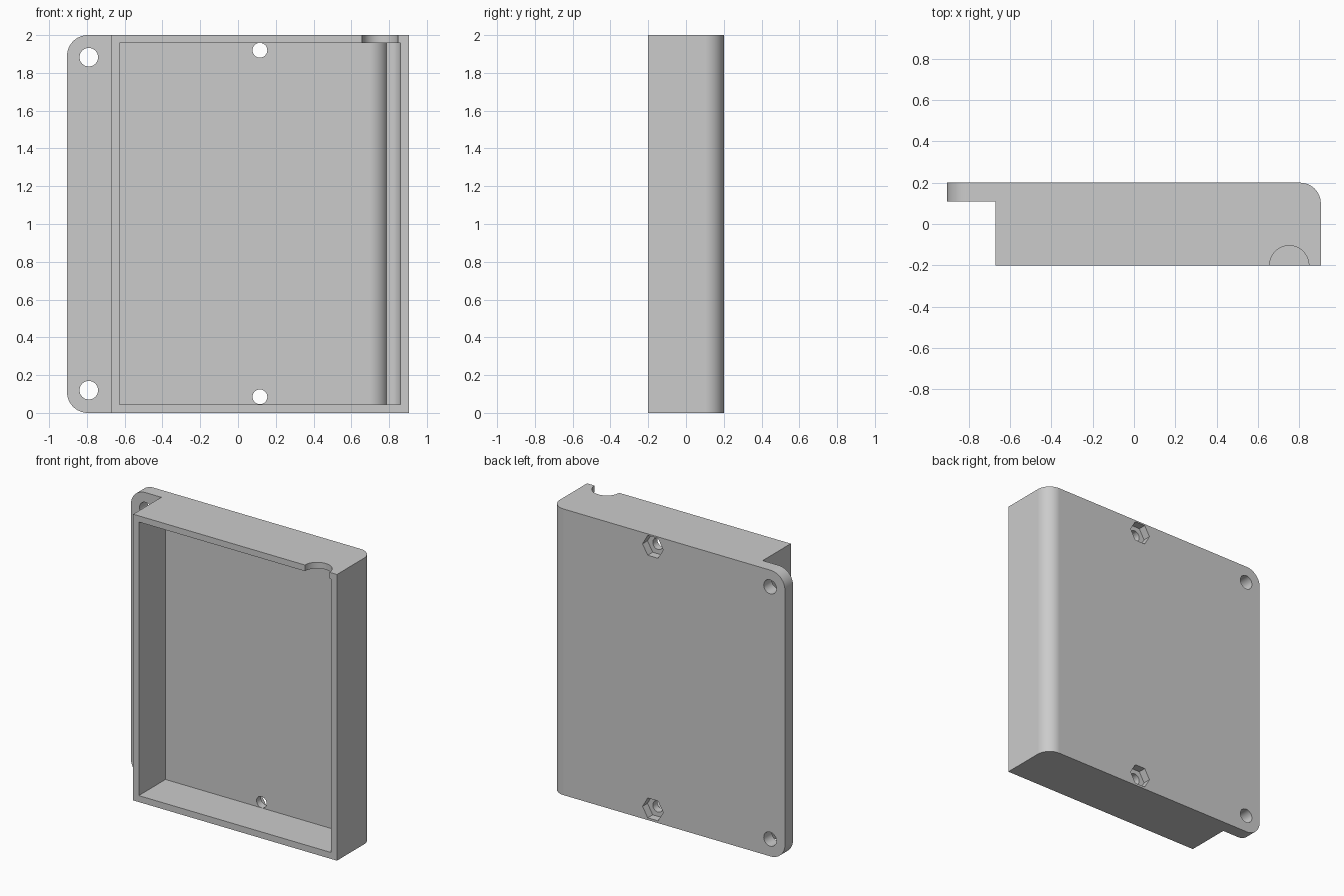
import bpy
import bmesh
from math import sin, cos, pi, radians
from mathutils import Matrix, Vector

if "Cube" in bpy.data.objects:
    bpy.data.objects.remove(bpy.data.objects["Cube"], do_unlink=True)

grey = bpy.data.materials.new("plain grey")
grey.use_nodes = True
colour = (0.6, 0.6, 0.6, 1)
grey.diffuse_color = colour
grey.node_tree.nodes["Principled BSDF"].inputs["Base Color"].default_value = colour


def arc(cx, cy, r, start, end, steps=12):
    """Points of an arc, angles in degrees."""
    angles = [radians(start + (end - start) * i / steps) for i in range(steps + 1)]
    return [(cx + r * cos(a), cy + r * sin(a)) for a in angles]


def add_object(name, bm):
    bmesh.ops.recalc_face_normals(bm, faces=bm.faces)
    mesh = bpy.data.meshes.new(name)
    bm.to_mesh(mesh)
    bm.free()
    mesh.materials.append(grey)
    obj = bpy.data.objects.new(name, mesh)
    bpy.context.collection.objects.link(obj)
    return obj


def extrude_profile(points, z0, z1):
    bm = bmesh.new()
    face = bm.faces.new([bm.verts.new((x, y, z0)) for x, y in points])
    grown = bmesh.ops.extrude_face_region(bm, geom=[face])["geom"]
    verts = [g for g in grown if isinstance(g, bmesh.types.BMVert)]
    bmesh.ops.translate(bm, verts=verts, vec=(0, 0, z1 - z0))
    return bm


def cylinder(r, depth, centre, sides=48, along_y=True):
    bm = bmesh.new()
    turn = Matrix.Rotation(pi / 2, 4, "X") if along_y else Matrix()
    bmesh.ops.create_cone(bm, cap_ends=True, segments=sides, radius1=r, radius2=r,
                          depth=depth, matrix=Matrix.Translation(Vector(centre)) @ turn)
    return bm


def cut(target, name, bm):
    cutter = add_object(name, bm)
    cutter.hide_render = True
    mod = target.modifiers.new(name, "BOOLEAN")
    mod.operation = "DIFFERENCE"
    mod.solver = "EXACT"
    mod.object = cutter
    bpy.context.view_layer.objects.active = target
    bpy.ops.object.modifier_apply(modifier=mod.name)
    bpy.data.objects.remove(cutter, do_unlink=True)


# Case shell with side flange and one rounded back edge
outline = [(-0.905, 0.11), (-0.67, 0.11), (-0.67, -0.2), (0.905, -0.2)]
outline += arc(0.805, 0.1, 0.1, 0, 90) + [(-0.905, 0.2)]
bm = extrude_profile(outline, 0, 2)

# Rounded flange corners
corners = [e for e in bm.edges if all(v.co.x < -0.9 for v in e.verts)
           and abs(e.verts[0].co.z - e.verts[1].co.z) < 0.01]
bmesh.ops.bevel(bm, geom=corners, offset=0.11, segments=12, profile=0.5, affect="EDGES")
case = add_object("case_shell", bm)

# Cavity, its thick floor rolling off into a deeper channel beside the outer wall
cavity = [(-0.627, -0.3), (-0.627, 0.095)]
cavity += arc(0.695, 0.195, 0.1, -90, -23.6)
cavity += arc(0.805, 0.1, 0.055, 90, 0) + [(0.86, -0.3)]
cut(case, "cavity_cutter", extrude_profile(cavity, 0.045, 1.957))

# Cable notch in the top wall
cut(case, "notch_cutter", cylinder(0.095, 0.2, (0.752, -0.2, 2.05), along_y=False))

# Flange screw holes, case screw holes and their hexagonal nut pockets
for z in (0.12, 1.883):
    cut(case, "flange_hole_cutter", cylinder(0.049, 0.4, (-0.79, 0.2, z)))
for z in (0.085, 1.92):
    cut(case, "screw_hole_cutter", cylinder(0.039, 0.4, (0.116, 0.2, z)))
    pocket = cylinder(0.08, 0.11, (0.116, 0.2, z), sides=6)
    bmesh.ops.rotate(pocket, verts=pocket.verts, cent=(0.116, 0, z),
                     matrix=Matrix.Rotation(pi / 6, 3, "Y"))
    cut(case, "nut_pocket_cutter", pocket)

bpy.ops.object.select_all(action="DESELECT")
case.select_set(True)
bpy.context.view_layer.objects.active = case
bpy.ops.object.shade_smooth_by_angle(angle=radians(30))

# Keep the large flat faces evenly shaded next to the rounded edges
weighted = case.modifiers.new("even_shading", "WEIGHTED_NORMAL")
weighted.keep_sharp = True
